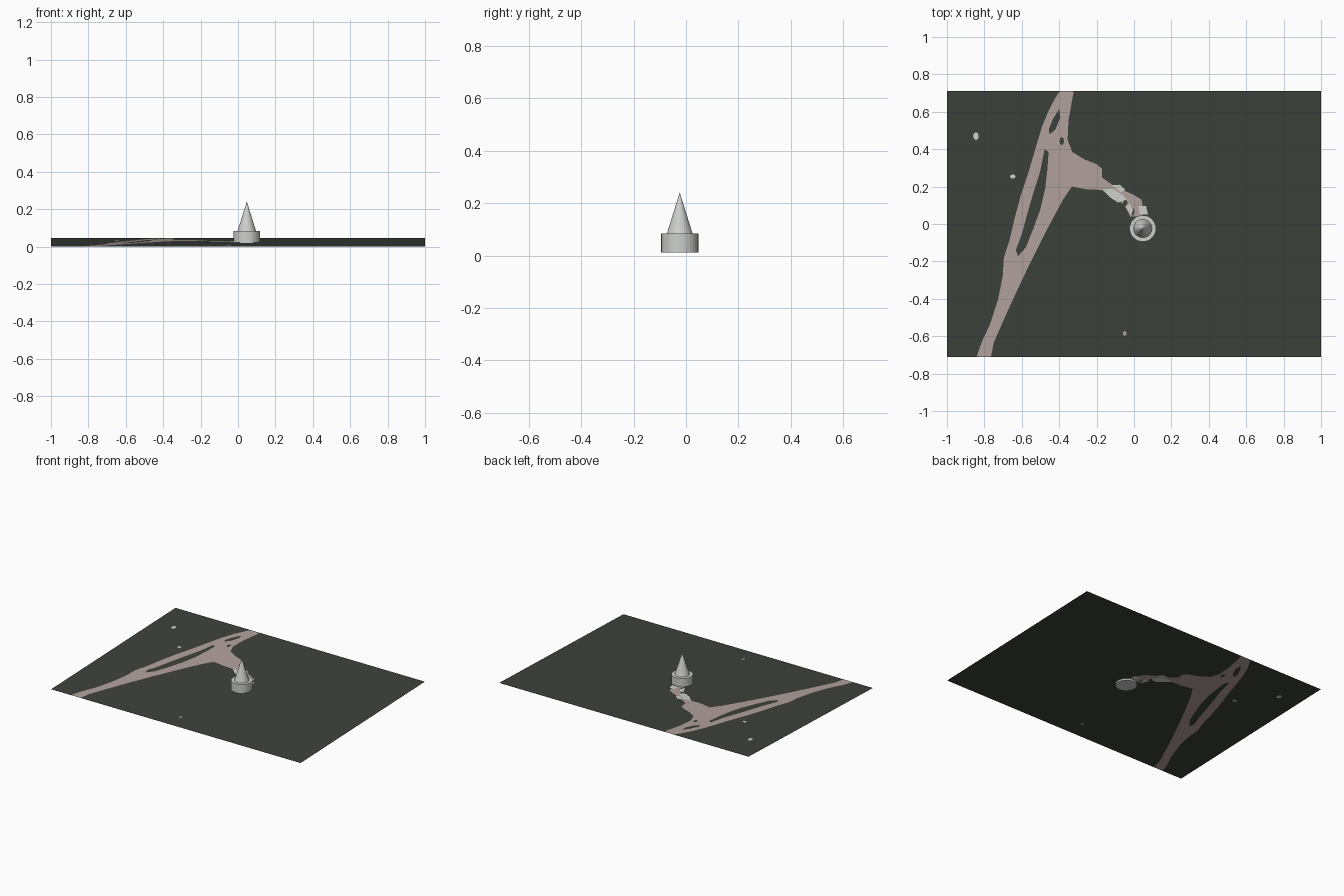
import bpy, bmesh, math
from mathutils import Vector
from mathutils.geometry import delaunay_2d_cdt

if "Cube" in bpy.data.objects:
    bpy.data.objects.remove(bpy.data.objects["Cube"])

HALF_Y, RISE = 0.712, 0.046


def material(name, r, g, b):
    m = bpy.data.materials.new(name)
    m.diffuse_color = (r, g, b, 1)
    m.use_nodes = True
    m.node_tree.nodes["Principled BSDF"].inputs["Base Color"].default_value = m.diffuse_color
    return m


dark = material("dark green ground", 0.047, 0.054, 0.043)
pink = material("dusty pink road", 0.45, 0.36, 0.34)
white = material("pale grey patch", 0.62, 0.65, 0.61)
grey = material("marker grey", 0.62, 0.63, 0.61)


def pts(*flat):
    """Hundredths of a unit, clipped to the sheet."""
    return [Vector((x / 100, max(-HALF_Y, min(HALF_Y, y / 100))))
            for x, y in zip(flat[::2], flat[1::2])]


def blob(x, y, rx, ry):
    return [Vector((x + rx * math.cos(a * math.pi / 4), y + ry * math.sin(a * math.pi / 4)))
            for a in range(8)]


# Road outline
road = pts(-39.6, 72, -42, 67.5, -45.5, 61, -49.2, 52, -52.4, 41.4, -56, 29, -60.4, 15.8,
           -64, 2.4, -66.5, -8.5, -69.6, -18, -70.2, -28, -72.7, -40.4, -77, -53.7,
           -81.4, -63, -84.2, -72, -76.5, -72, -75, -63.5, -70, -52, -63, -36.6,
           -55.6, -21, -46, -2, -38, 13, -33.2, 20, -25, 18.5, -16.5, 18.2, -10, 14,
           -5, 10, -2, 4, 4, 4, 5, 8, 4, 13, 0, 15.5, -4.5, 17.5, -7, 20.5, -11, 20.5,
           -17, 24.8, -17, 29.5, -20, 32, -26.5, 34.5, -33, 38.5, -35.5, 45,
           -35, 55.5, -32.2, 72)

# Ground showing through the road
islands = [
    pts(-47.8, 40, -45.7, 38.5, -46.3, 29, -47.6, 18.5, -50.2, 7.5, -54, -3, -57.8, -12.5,
        -62, -17.2, -63.2, -14, -60, -5.5, -57.2, 5, -54, 16, -50.2, 28),
    pts(-40, 61.5, -39.4, 57, -42, 50.5, -45, 48, -45.6, 50.5, -43.4, 56),
    blob(-0.386, 0.443, 0.012, 0.022),
    blob(-0.047, 0.113, 0.012, 0.016),
    blob(-0.008, 0.065, 0.01, 0.02),
]

# Pale patches near the marker and loose specks
patches = [
    pts(-17, 18.3, -11.5, 19, -6, 15.5, -4, 13, -8.5, 11.5, -12.5, 14),
    pts(-12, 20.8, -7.5, 21, -4.8, 18.5, -7, 17),
    pts(-4.5, 9, -2.5, 11, -0.5, 7.5, -1.5, 4.5),
    pts(2.5, 9.5, 6.5, 9.5, 7.5, 5, 3, 5),
    blob(-0.845, 0.47, 0.015, 0.021),
    blob(-0.648, 0.254, 0.015, 0.012),
]
specks = [blob(-0.05, -0.585, 0.01, 0.013)]

# Painting order: later layers cover earlier ones
layers = [(road, 1)] + [(p, 1) for p in specks] + [(p, 0) for p in islands] + [(p, 2) for p in patches]


def inside(p, poly):
    hit = False
    for a, b in zip(poly, poly[1:] + poly[:1]):
        if (a.y > p.y) != (b.y > p.y) and p.x < a.x + (p.y - a.y) * (b.x - a.x) / (b.y - a.y):
            hit = not hit
    return hit


# Gently tilted map sheet, with the painted outlines cut into it
sheet = [Vector((x, y)) for x, y in ((-1, -HALF_Y), (1, -HALF_Y), (1, HALF_Y), (-1, HALF_Y))]
verts, edges = [], []
for poly in [sheet] + [p for p, _ in layers]:
    n, k = len(verts), len(poly)
    verts += poly
    edges += [(n + i, n + (i + 1) % k) for i in range(k)]
cut = delaunay_2d_cdt(verts, edges, [], 0, 1e-5)

mesh = bpy.data.meshes.new("map_sheet")
mesh.from_pydata([(v.x, v.y, RISE * (v.y + HALF_Y) / (2 * HALF_Y)) for v in cut[0]], [], cut[2])
for m in (dark, pink, white):
    mesh.materials.append(m)
for f in mesh.polygons:
    for poly, index in layers:
        if inside(f.center.xy, poly):
            f.material_index = index
bm = bmesh.new()
bm.from_mesh(mesh)
for f in bm.faces:
    f.normal_update()
    if f.normal.z < 0:
        f.normal_flip()
bm.to_mesh(mesh)
bm.free()
bpy.context.collection.objects.link(bpy.data.objects.new("map_sheet", mesh))


# Marker: round base with a cone on top
def marker_part(name, r1, r2, z0, z1):
    bpy.ops.mesh.primitive_cone_add(vertices=32, radius1=r1, radius2=r2, depth=z1 - z0,
                                    location=(0.047, -0.024, (z0 + z1) / 2))
    ob = bpy.context.object
    ob.name = name
    ob.data.materials.append(grey)


marker_part("marker_base", 0.071, 0.071, 0.012, 0.084)
marker_part("marker_cone", 0.049, 0, 0.084, 0.241)
